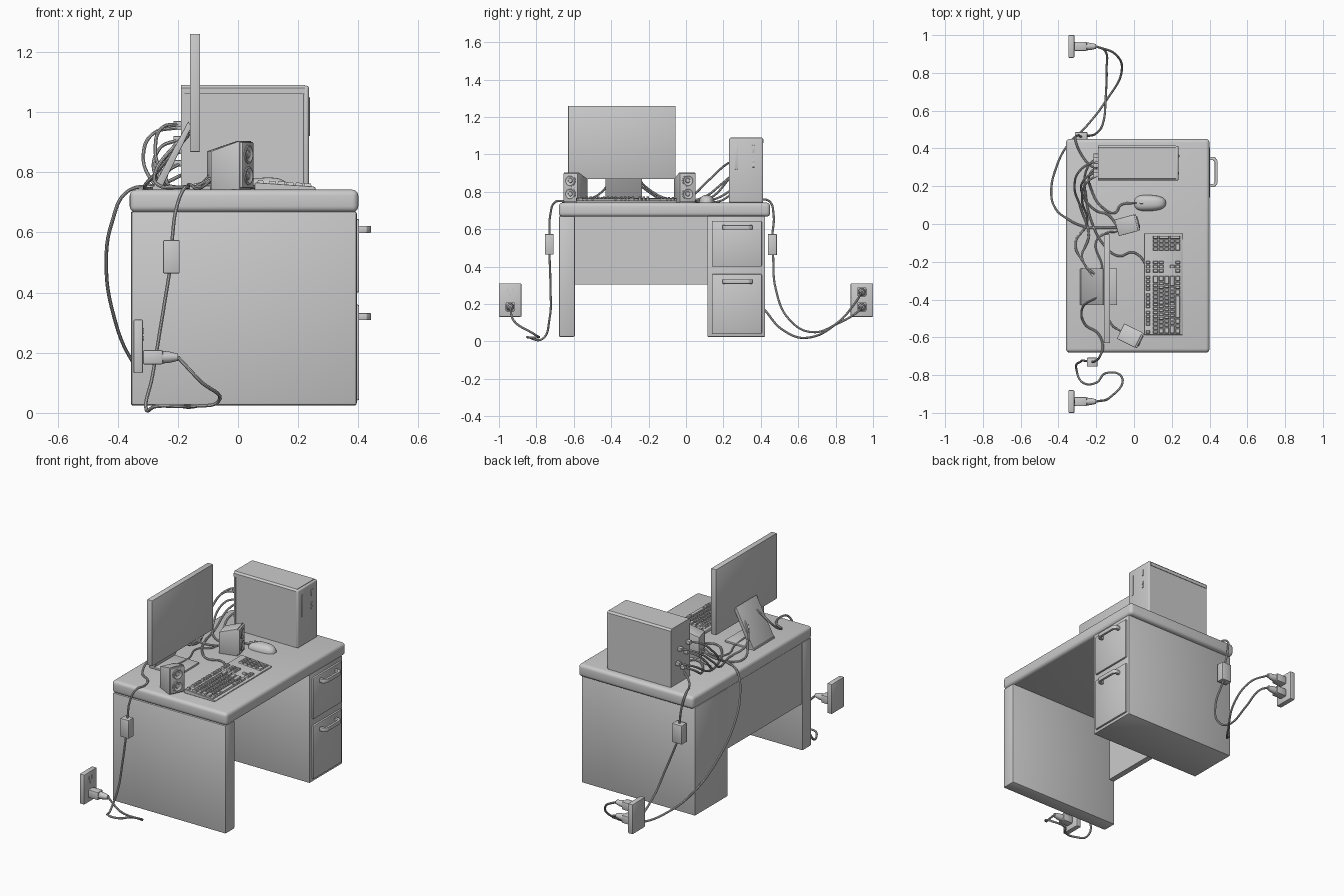
import bpy, bmesh, math
from mathutils import Matrix, Vector


def finish(name, bm, bevel=0.0, seg=3, mat=None):
    bmesh.ops.recalc_face_normals(bm, faces=bm.faces)
    me = bpy.data.meshes.new(name)
    bm.to_mesh(me)
    bm.free()
    ob = bpy.data.objects.new(name, me)
    bpy.context.collection.objects.link(ob)
    if mat is not None:
        ob.matrix_world = mat
    if bevel:
        m = ob.modifiers.new("bevel", 'BEVEL')
        m.width, m.segments, m.limit_method = bevel, seg, 'ANGLE'
    return ob


def prism(name, pts, axis, lo, hi, bevel=0.0, seg=3, mat=None):
    """Extrude a 2D outline along an axis (remaining axes in xyz order)."""
    bm = bmesh.new()
    put = {'x': lambda a, b, t: (t, a, b), 'y': lambda a, b, t: (a, t, b),
           'z': lambda a, b, t: (a, b, t)}[axis]
    lower = [bm.verts.new(put(a, b, lo)) for a, b in pts]
    upper = [bm.verts.new(put(a, b, hi)) for a, b in pts]
    bm.faces.new(lower)
    bm.faces.new(upper)
    for i in range(len(pts)):
        j = (i + 1) % len(pts)
        bm.faces.new((lower[i], lower[j], upper[j], upper[i]))
    return finish(name, bm, bevel, seg, mat)


def box(name, x, y, z, bevel=0.0, seg=2, mat=None):
    pts = [(x[0], y[0]), (x[1], y[0]), (x[1], y[1]), (x[0], y[1])]
    return prism(name, pts, 'z', z[0], z[1], bevel, seg, mat)


def lathe_x(name, prof, mat, n=24):
    """Spin (radius, x) points around the x axis."""
    bm = bmesh.new()
    vs = [bm.verts.new((x, r, 0)) for r, x in prof]
    es = [bm.edges.new(p) for p in zip(vs, vs[1:])]
    bmesh.ops.spin(bm, geom=vs + es, cent=(0, 0, 0), axis=(1, 0, 0),
                   angle=math.tau, steps=n)
    bmesh.ops.remove_doubles(bm, verts=bm.verts, dist=1e-5)
    return finish(name, bm, mat=mat)


def cable(name, pts, r=0.006):
    cu = bpy.data.curves.new(name, 'CURVE')
    cu.dimensions = '3D'
    cu.bevel_depth, cu.bevel_resolution, cu.resolution_u = r, 2, 8
    cu.use_fill_caps = True
    sp = cu.splines.new('BEZIER')
    sp.bezier_points.add(len(pts) - 1)
    for bp, p in zip(sp.bezier_points, pts):
        bp.co = p
        bp.handle_left_type = bp.handle_right_type = 'AUTO'
    ob = bpy.data.objects.new(name, cu)
    bpy.context.collection.objects.link(ob)


# Desk
box("desk_top", (-0.36, 0.40), (-0.68, 0.45), (0.667, 0.742), 0.02, 4)
box("desk_side_panel", (-0.355, 0.395), (-0.68, -0.593), (0.025, 0.67), 0.008)
box("desk_back_panel", (-0.35, -0.315), (-0.6, 0.12), (0.305, 0.67))
box("drawer_pedestal", (-0.355, 0.392), (0.115, 0.422), (0.025, 0.67), 0.003)

# Drawers and bow handles
for z0, z1, hz in ((0.40, 0.645, 0.61), (0.042, 0.36, 0.32)):
    box("drawer_front", (0.385, 0.403), (0.138, 0.405), (z0, z1), 0.005)
    u = [(0.40, 0.195), (0.428, 0.195), (0.442, 0.215), (0.442, 0.335), (0.428, 0.355),
         (0.40, 0.355), (0.40, 0.338), (0.42, 0.338), (0.427, 0.328), (0.427, 0.222),
         (0.42, 0.212), (0.40, 0.212)]
    prism("drawer_handle", u, 'z', hz - 0.012, hz + 0.012, 0.003, 2)

# Computer tower
box("tower_body", (-0.18, 0.222), (0.236, 0.412), (0.742, 1.075))
cap = [(0.23, 1.06), (0.23, 1.08), (0.24, 1.09), (0.405, 1.09), (0.415, 1.08), (0.415, 1.06)]
prism("tower_top_cover", cap, 'x', -0.19, 0.222)
box("tower_back_rim", (-0.19, -0.178), (0.232, 0.413), (0.744, 1.07))
box("tower_front_bezel", (0.217, 0.236), (0.23, 0.413), (0.742, 1.088), 0.009, 3)
box("disc_drive_door", (0.23, 0.239), (0.262, 0.275), (0.92, 1.05), 0.002)
for z, h in ((1.03, 0.02), (0.965, 0.009), (0.94, 0.009)):
    box("tower_button", (0.23, 0.24), (0.353, 0.367), (z - h, z + h), 0.003)

# Monitor and its leaning stand
box("monitor_screen", (-0.16, -0.126), (-0.63, -0.055), (0.868, 1.26), 0.003)
prism("monitor_stand_leg", [(-0.285, 0.745), (-0.255, 0.745), (-0.155, 0.95), (-0.165, 0.97)],
      'y', -0.43, -0.235, 0.002)
box("monitor_stand_base", (-0.285, -0.09), (-0.43, -0.235), (0.741, 0.753), 0.003)

# Speakers with two drivers each
for x, y, ang in ((-0.02, -0.592, -26), (-0.037, -0.006, 15)):
    base = Matrix.Translation((x, y, 0)) @ Matrix.Rotation(math.radians(ang), 4, 'Z')
    prism("speaker_cabinet", [(-0.057, 0.742), (0.05, 0.742), (0.05, 0.905), (-0.057, 0.87)],
          'y', -0.045, 0.045, 0.003, 2, base)
    prism("speaker_front", [(0.046, 0.748), (0.06, 0.748), (0.06, 0.9), (0.046, 0.9)],
          'y', -0.043, 0.043, 0.004, 2, base)
    for z in (0.789, 0.86):
        lathe_x("speaker_driver", [(0.031, 0), (0.031, 0.004), (0.026, 0.006), (0.022, 0.003),
                                   (0.013, 0.001), (0.011, 0.004), (0, 0.006)],
                base @ Matrix.Translation((0.059, 0, z)))

# Keyboard: wedge base plus tapered keys in three blocks
prism("keyboard_base", [(0.055, 0.742), (0.257, 0.742), (0.257, 0.75), (0.25, 0.753),
                        (0.06, 0.766), (0.055, 0.762)], 'y', -0.587, -0.05, 0.001, 1)


def top_z(x):
    return 0.766 - (x - 0.06) * 0.068


bm = bmesh.new()


def key(x0, x1, y0, y1):
    g = 0.0018
    rings = []
    for dz, t in ((-0.002, g), (0.009, g + 0.003)):
        rings.append([bm.verts.new((x, y, top_z(x) + dz)) for x, y in
                      ((x0 + t, y0 + t), (x1 - t, y0 + t), (x1 - t, y1 - t), (x0 + t, y1 - t))])
    a, b = rings
    bm.faces.new(b)
    for i in range(4):
        j = (i + 1) % 4
        bm.faces.new((a[i], a[j], b[j], b[i]))


def row(r, start, widths, rows=1):
    x0 = 0.062 + r * 0.0295 + (0.008 if r else 0)
    y = start
    for w in widths:
        if w > 0:
            key(x0, x0 + (0.0295 * rows if r else 0.026), y, y + w * 0.0205)
        y += abs(w) * 0.0205


Y0, YN, YP = -0.581, -0.258, -0.142
main = [[1, -1] + [1] * 4 + [-.5] + [1] * 4 + [-.5] + [1] * 4, [1] * 13 + [2],
        [1.5] + [1] * 12 + [1.5], [1.75] + [1] * 11 + [2.25], [2.25] + [1] * 10 + [2.75],
        [1.5, 1, 1.5, 6, 1.5, 1, 1, 1.5]]
for r, widths in enumerate(main):
    row(r, Y0, widths)
for r, widths in ((0, [1] * 3), (1, [1] * 3), (2, [1] * 3), (4, [-1, 1]), (5, [1] * 3)):
    row(r, YN, [w * 1.05 for w in widths])
for r, widths in ((1, [1] * 4), (2, [1] * 3), (3, [1] * 3), (4, [1] * 3), (5, [2, 1])):
    row(r, YP, widths)
for r in (2, 4):
    row(r, YP + 3 * 0.0205, [1], 2)
finish("keyboard_keys", bm)

# Mouse: flattened dome with a wheel
bm = bmesh.new()
bmesh.ops.create_uvsphere(bm, u_segments=28, v_segments=16, radius=1)
for v in bm.verts:
    c = v.co
    wid = 0.042 * (1 - 0.12 * c.x)
    sx, sy = (math.copysign(abs(k) ** 0.75, k) for k in (c.x, c.y))
    v.co = (0.085 + 0.084 * sx, 0.111 + wid * sy,
            0.744 + max(c.z, 0) * (0.038 + 0.006 * c.x))
bmesh.ops.remove_doubles(bm, verts=bm.verts, dist=1e-5)
finish("mouse_body", bm)
box("mouse_wheel", (0.028, 0.05), (0.107, 0.115), (0.765, 0.782), 0.003)
box("mouse_button_gap", (0.0, 0.025), (0.1095, 0.1125), (0.75, 0.771))

# Wall outlets with sockets and plugs
for s in (-1, 1):
    yc = s * 0.94
    box("outlet_plate", (-0.347, -0.316), (yc - 0.06, yc + 0.06), (0.132, 0.31), 0.004)
    for z in (0.185, 0.265):
        if s < 0 and z > 0.2:
            for dy in (-0.013, 0.013):
                box("outlet_slot", (-0.32, -0.313), (yc + dy - 0.003, yc + dy + 0.003),
                    (z - 0.002, z + 0.018))
            lathe_x("outlet_ground_hole", [(0, 0.007), (0.007, 0.007), (0.007, 0)],
                    Matrix.Translation((-0.32, yc, z - 0.017)), 12)
            continue
        box("plug_body", (-0.316, -0.25), (yc - 0.024, yc + 0.024), (z - 0.024, z + 0.024), 0.006)
        lathe_x("plug_neck", [(0, 0), (0.021, 0), (0.019, 0.025), (0.012, 0.055), (0, 0.055)],
                Matrix.Translation((-0.255, yc, z)), 16)

# Power adapters hanging at the desk sides
box("left_power_adapter", (-0.249, -0.194), (-0.755, -0.708), (0.464, 0.574), 0.003)
box("right_power_adapter", (-0.312, -0.247), (0.438, 0.486), (0.462, 0.574), 0.003)

# Power cables
cable("left_wall_cable", [(-0.2, -0.94, 0.185), (-0.13, -0.92, 0.11), (-0.065, -0.81, 0.038),
      (-0.15, -0.79, 0.022), (-0.2, -0.84, 0.022), (-0.27, -0.84, 0.022), (-0.305, -0.77, 0.012),
      (-0.285, -0.73, 0.12), (-0.255, -0.725, 0.3), (-0.228, -0.73, 0.465)])
cable("monitor_power_cable", [(-0.22, -0.73, 0.57), (-0.205, -0.725, 0.68), (-0.18, -0.7, 0.745),
      (-0.165, -0.65, 0.75), (-0.19, -0.58, 0.75), (-0.26, -0.53, 0.755), (-0.275, -0.45, 0.8),
      (-0.2, -0.39, 0.9), (-0.16, -0.37, 0.94)])
cable("right_wall_cable", [(-0.27, 0.465, 0.465), (-0.2, 0.48, 0.28), (-0.16, 0.55, 0.12),
      (-0.15, 0.67, 0.05), (-0.145, 0.82, 0.1), (-0.155, 0.92, 0.16), (-0.2, 0.94, 0.185)])
cable("tower_power_cable", [(-0.28, 0.462, 0.57), (-0.3, 0.468, 0.68), (-0.31, 0.445, 0.75),
      (-0.28, 0.37, 0.756), (-0.23, 0.31, 0.77), (-0.19, 0.29, 0.79)])
cable("speaker_power_cable", [(-0.2, 0.94, 0.265), (-0.1, 0.9, 0.2), (-0.065, 0.81, 0.1),
      (-0.15, 0.65, 0.02), (-0.25, 0.52, 0.06), (-0.35, 0.42, 0.17), (-0.415, 0.29, 0.33),
      (-0.438, 0.17, 0.5), (-0.42, 0.09, 0.63), (-0.365, 0.035, 0.738), (-0.26, -0.015, 0.75),
      (-0.17, -0.02, 0.752), (-0.09, -0.02, 0.77)])

# Cables from the back of the tower, each with a small connector
runs = {
    "monitor_video_cable": [(-0.19, 0.34, 0.95), (-0.28, 0.29, 0.93), (-0.315, 0.2, 0.85),
        (-0.28, 0.08, 0.765), (-0.24, -0.06, 0.755), (-0.275, -0.18, 0.8), (-0.16, -0.3, 0.93)],
    "speaker_audio_cable": [(-0.19, 0.28, 0.91), (-0.26, 0.24, 0.88), (-0.27, 0.15, 0.78),
        (-0.2, 0.07, 0.75), (-0.14, 0.05, 0.752), (-0.09, -0.01, 0.79)],
    "keyboard_cable": [(-0.19, 0.36, 0.87), (-0.25, 0.29, 0.84), (-0.255, 0.15, 0.76),
        (-0.22, 0.0, 0.75), (-0.16, -0.11, 0.75), (-0.08, -0.17, 0.75), (-0.01, -0.15, 0.75),
        (0.03, -0.17, 0.75), (0.06, -0.21, 0.752)],
    "mouse_cable": [(-0.19, 0.31, 0.83), (-0.235, 0.26, 0.8), (-0.225, 0.18, 0.75),
        (-0.17, 0.09, 0.75), (-0.1, 0.06, 0.75), (-0.07, 0.1, 0.75), (0.005, 0.112, 0.752)],
    "monitor_data_cable": [(-0.19, 0.26, 0.96), (-0.25, 0.22, 0.95), (-0.275, 0.13, 0.87),
        (-0.25, 0.0, 0.76), (-0.31, -0.1, 0.75), (-0.27, -0.2, 0.8), (-0.16, -0.34, 0.93)],
}
for name, pts in runs.items():
    cable(name, pts)
    y, z = pts[0][1:]
    box(name + "_connector", (-0.215, -0.185), (y - 0.012, y + 0.012), (z - 0.01, z + 0.01), 0.002)
cable("speaker_link_cable", [(-0.075, -0.565, 0.79), (-0.12, -0.53, 0.75), (-0.16, -0.4, 0.76),
      (-0.17, -0.22, 0.75), (-0.2, -0.09, 0.75), (-0.15, -0.05, 0.75), (-0.09, -0.04, 0.78)], 0.005)

# Bake modifiers and curves, then smooth rounded faces
bpy.ops.object.select_all(action='SELECT')
bpy.context.view_layer.objects.active = bpy.context.selected_objects[0]
bpy.ops.object.convert(target='MESH')
bpy.ops.object.shade_smooth_by_angle(angle=math.radians(35))
